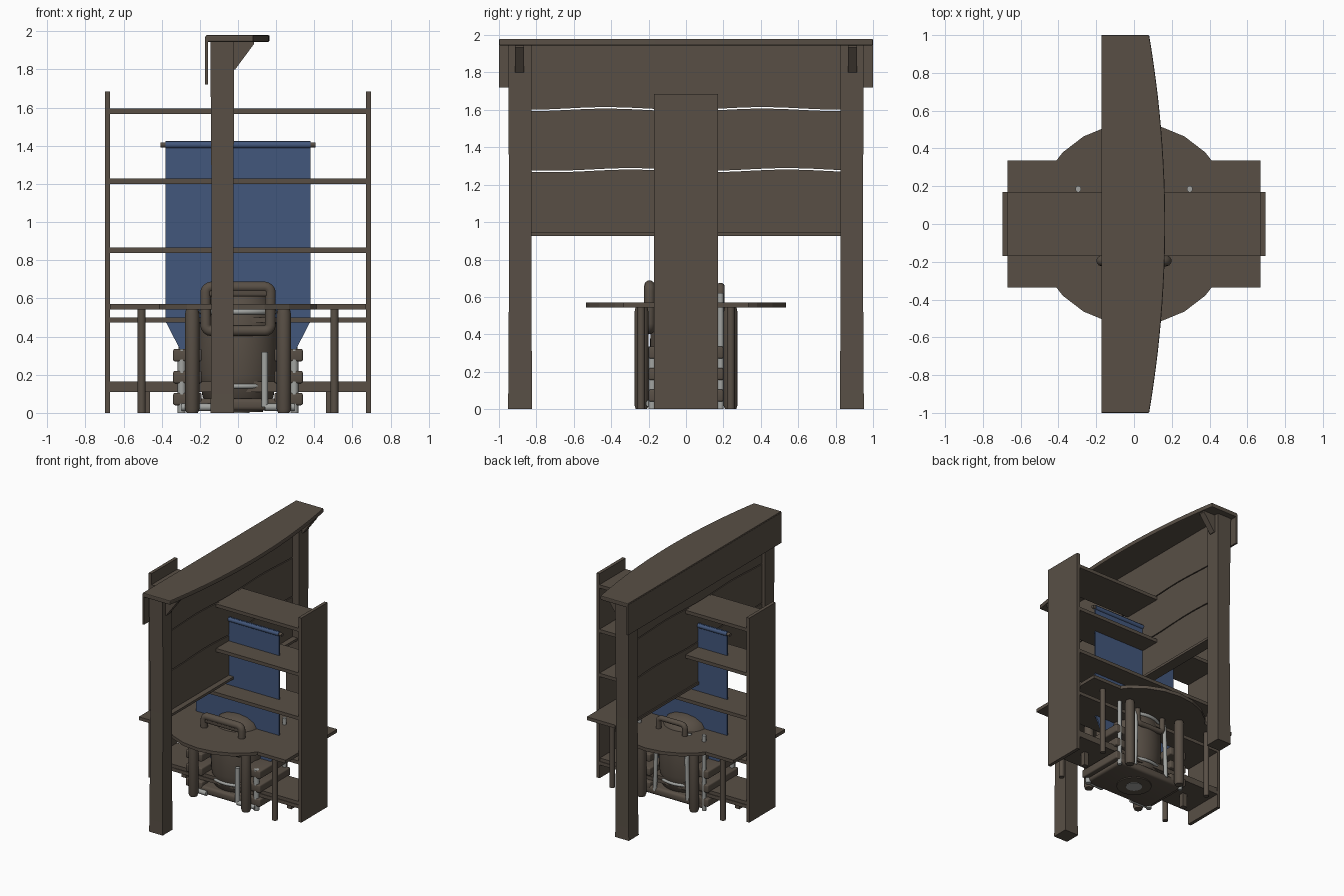
import bpy, bmesh, math
from mathutils import Vector

if "Cube" in bpy.data.objects:
    bpy.data.objects.remove(bpy.data.objects["Cube"])


def material(name, rgb):
    m = bpy.data.materials.new(name)
    m.diffuse_color = (*rgb, 1)
    m.use_nodes = True
    m.node_tree.nodes["Principled BSDF"].inputs["Base Color"].default_value = m.diffuse_color
    return m


BROWN = material("dark brown", (0.098, 0.078, 0.060))
BLUE = material("cloth blue", (0.055, 0.095, 0.200))
GREY = material("pale grey", (0.36, 0.37, 0.355))


def finish(name, bm, mat, smooth=False):
    bmesh.ops.recalc_face_normals(bm, faces=bm.faces)
    me = bpy.data.meshes.new(name)
    bm.to_mesh(me)
    bm.free()
    ob = bpy.data.objects.new(name, me)
    bpy.context.collection.objects.link(ob)
    me.materials.append(mat)
    if smooth:
        bpy.ops.object.select_all(action='DESELECT')
        bpy.context.view_layer.objects.active = ob
        ob.select_set(True)
        bpy.ops.object.shade_smooth_by_angle(angle=math.radians(40))
    return ob


def box(name, x, y, z, mat=BROWN, bevel=0):
    bm = bmesh.new()
    bmesh.ops.create_cube(bm, size=1)
    for v in bm.verts:
        v.co = [r[0] + (c + 0.5) * (r[1] - r[0]) for c, r in zip(v.co, (x, y, z))]
    if bevel:
        bmesh.ops.bevel(bm, geom=bm.edges[:], offset=bevel, segments=3, profile=0.5, affect='EDGES')
    return finish(name, bm, mat, bevel > 0)


def prism(name, outline, axis, lo, hi, mat=BROWN):
    """Extrude a 2D outline along an axis (0=x, 1=y, 2=z)."""
    bm = bmesh.new()
    vs = []
    for a, b in outline:
        p = [a, b]
        p.insert(axis, lo)
        vs.append(bm.verts.new(p))
    f = bm.faces.new(vs)
    ext = bmesh.ops.extrude_face_region(bm, geom=[f])
    for v in ext["geom"]:
        if isinstance(v, bmesh.types.BMVert):
            v.co[axis] = hi
    return finish(name, bm, mat)


def lathe(name, profile, sy=1, n=40, mat=BROWN, at=(0, 0)):
    bm = bmesh.new()
    rings = [[bm.verts.new((at[0] + r * math.cos(2 * math.pi * i / n),
                            at[1] + sy * r * math.sin(2 * math.pi * i / n), z)) for i in range(n)]
             for r, z in profile]
    for a, b in zip(rings, rings[1:]):
        for i in range(n):
            j = (i + 1) % n
            bm.faces.new((a[i], a[j], b[j], b[i]))
    bm.faces.new(rings[0])
    bm.faces.new(rings[-1])
    return finish(name, bm, mat, True)


def tube(name, pts, r, mat=GREY, closed=False):
    cu = bpy.data.curves.new(name, 'CURVE')
    cu.dimensions = '3D'
    cu.bevel_depth = r
    cu.bevel_resolution = 3
    cu.use_fill_caps = True
    sp = cu.splines.new('POLY')
    sp.points.add(len(pts) - 1)
    for p, c in zip(sp.points, pts):
        p.co = (*c, 1)
    sp.use_cyclic_u = closed
    ob = bpy.data.objects.new(name, cu)
    bpy.context.collection.objects.link(ob)
    cu.materials.append(mat)
    bpy.ops.object.select_all(action='DESELECT')
    bpy.context.view_layer.objects.active = ob
    ob.select_set(True)
    bpy.ops.object.convert(target='MESH')
    bpy.ops.object.shade_smooth_by_angle(angle=math.radians(50))


# Tall open bookcase
for s in (-1, 1):
    box("bookcase_side", sorted((s * 0.67, s * 0.697)), (-0.17, 0.17), (0, 1.685))
    box("bookcase_foot_block", sorted((s * 0.46, s * 0.50)), (-0.02, 0.02), (0, 0.11))
for z in (0.11, 0.473, 0.838, 1.20, 1.567):
    box("bookcase_shelf", (-0.672, 0.672), (-0.17, 0.17), (z, z + 0.028))
box("bookcase_lower_lip", (-0.672, 0.672), (-0.165, 0.165), (0.138, 0.165))

# Table with a many-sided round middle
half = [(0.67, 0.335), (0.411, 0.335)]
half += [(0.535 * math.cos(math.radians(a)), 0.535 * math.sin(math.radians(a))) for a in range(45, 136, 15)]
half += [(-0.411, 0.335), (-0.67, 0.335)]
prism("table_top", half + [(-x, -y) for x, y in half], 2, 0.543, 0.57)
for sx in (-1, 1):
    for sy in (-1, 1):
        lathe("table_thin_leg", [(0.021, 0), (0.021, 0.545)], at=(sx * 0.505, sy * 0.24), n=20)
        lathe("table_thick_leg", [(0.03, 0), (0.037, 0.02), (0.037, 0.52), (0.032, 0.545)],
              at=(sx * 0.24, sy * 0.238), n=24)

# Hanging banner on a rod
prism("banner", [(-0.38, 1.425), (0.38, 1.425), (0.38, 0.48), (0.22, 0.17), (-0.22, 0.17), (-0.38, 0.48)],
      1, -0.006, 0.006, BLUE)
tube("banner_rod", [(-0.405, 0, 1.405), (0.405, 0, 1.405)], 0.014, BROWN)
tube("banner_sleeve", [(-0.38, 0, 1.405), (0.38, 0, 1.405)], 0.019, BLUE)

# Plank wall: posts, planks, rail, brackets
for s in (-1, 1):
    bm = bmesh.new()
    rings = []
    for z, x0, x1, y0, y1 in ((0, -.145, -.02, .822, .952), (.10, -.142, -.022, .824, .95),
                              (1.0, -.138, -.024, .827, .945), (1.95, -.145, -.02, .827, .952)):
        rings.append([bm.verts.new((x, s * y, z)) for x, y in ((x0, y0), (x1, y0), (x1, y1), (x0, y1))])
    for a, b in zip(rings, rings[1:]):
        for i in range(4):
            bm.faces.new((a[i], a[(i + 1) % 4], b[(i + 1) % 4], b[i]))
    bm.faces.new(rings[0])
    bm.faces.new(rings[-1])
    finish("wall_post", bm, BROWN)
    prism("wall_bracket", [(-0.03, 1.80), (-0.015, 1.80), (0.085, 1.935), (0.085, 1.945), (-0.03, 1.945)],
          1, s * 0.89 - 0.025, s * 0.89 + 0.025)


def seam(z, off):
    if z in (0.93, 1.945):
        return [(-0.83, z), (0.83, z)]
    return [(-0.83 + 1.66 * i / 24, z + off + 0.007 * math.sin(i * 0.52 + z * 3)) for i in range(25)]


levels = (0.93, 1.278, 1.604, 1.945)
for lo, hi in zip(levels, levels[1:]):
    prism("wall_plank", seam(lo, 0.004) + seam(hi, -0.004)[::-1], 0, -0.115, -0.08)
box("wall_bottom_rail", (-0.125, -0.035), (-0.83, 0.83), (0.925, 0.945))

# Bowed top ledge and rear apron
bow = [(0.165 - 0.085 * (i / 12) ** 2, i / 12) for i in range(-12, 13)]
ledge = prism("top_ledge", [(-0.17, -1)] + bow + [(-0.17, 1)], 2, 1.945, 1.98)
mod = ledge.modifiers.new("soft edge", 'BEVEL')
mod.width = 0.006
mod.segments = 2
box("rear_apron", (-0.172, -0.156), (-1, 1), (1.72, 1.97))

# Barrel pack standing under the table
lathe("pack_body", [(0.15, 0.05), (0.185, 0.08), (0.205, 0.2), (0.21, 0.32), (0.205, 0.45),
                    (0.185, 0.55), (0.15, 0.61), (0.09, 0.64), (0.02, 0.65)], sy=0.92)
box("pack_base", (-0.30, 0.30), (-0.2, 0.2), (0.012, 0.075), bevel=0.02)
lathe("pack_bottom_ring", [(0.13, 0.004), (0.13, 0.02)])
lathe("pack_bottom_disc", [(0.06, 0.0), (0.06, 0.02)], mat=GREY)


def band(z, r, t):
    pts = [(r * math.cos(a * math.pi / 20), 0.92 * r * math.sin(a * math.pi / 20), z) for a in range(40)]
    tube("pack_band", pts, t, GREY, True)


band(0.14, 0.195, 0.013)
band(0.53, 0.19, 0.015)

# Grey frame tubes and side blocks
for s in (-1, 1):
    tube("frame_front_upright", [(s * 0.295, -0.18, 0.0), (s * 0.295, -0.18, 0.335)], 0.021)
    tube("frame_rear_upright", [(s * 0.295, 0.185, 0.0), (s * 0.295, 0.185, 0.62)], 0.016)
    tube("frame_front_rail", [(s * 0.295, -0.195, 0.03), (s * 0.14, -0.205, 0.03)], 0.02)
    tube("frame_rear_strap", [(s * 0.14, 0.15, 0.58), (s * 0.14, 0.185, 0.48), (s * 0.14, 0.19, 0.36),
                              (s * 0.15, 0.19, 0.05)], 0.016)
    for z in (0.04, 0.155, 0.27):
        box("pack_side_block", sorted((s * 0.19, s * 0.34)), (-0.2, 0.2), (z, z + 0.065), bevel=0.01)
tube("frame_inner_upright", [(0.14, -0.205, 0.03), (0.14, -0.205, 0.32)], 0.018)


# Rounded carrying loops, front and rear
def loop(name, y, w, z0, z1, r):
    pts = []
    for cx, cz, a0 in ((w, z1, 0), (-w, z1, 90), (-w, z0, 180), (w, z0, 270)):
        for k in range(5):
            a = math.radians(a0 + k * 22.5)
            pts.append((cx + 0.03 * math.cos(a), y, cz + 0.03 * math.sin(a)))
    tube(name, pts, r, BROWN, True)


loop("front_loop", -0.195, 0.14, 0.46, 0.63, 0.029)
box("front_loop_bar", (-0.16, 0.16), (-0.215, -0.18), (0.61, 0.67), bevel=0.012)
loop("rear_loop", 0.185, 0.09, 0.46, 0.625, 0.022)
